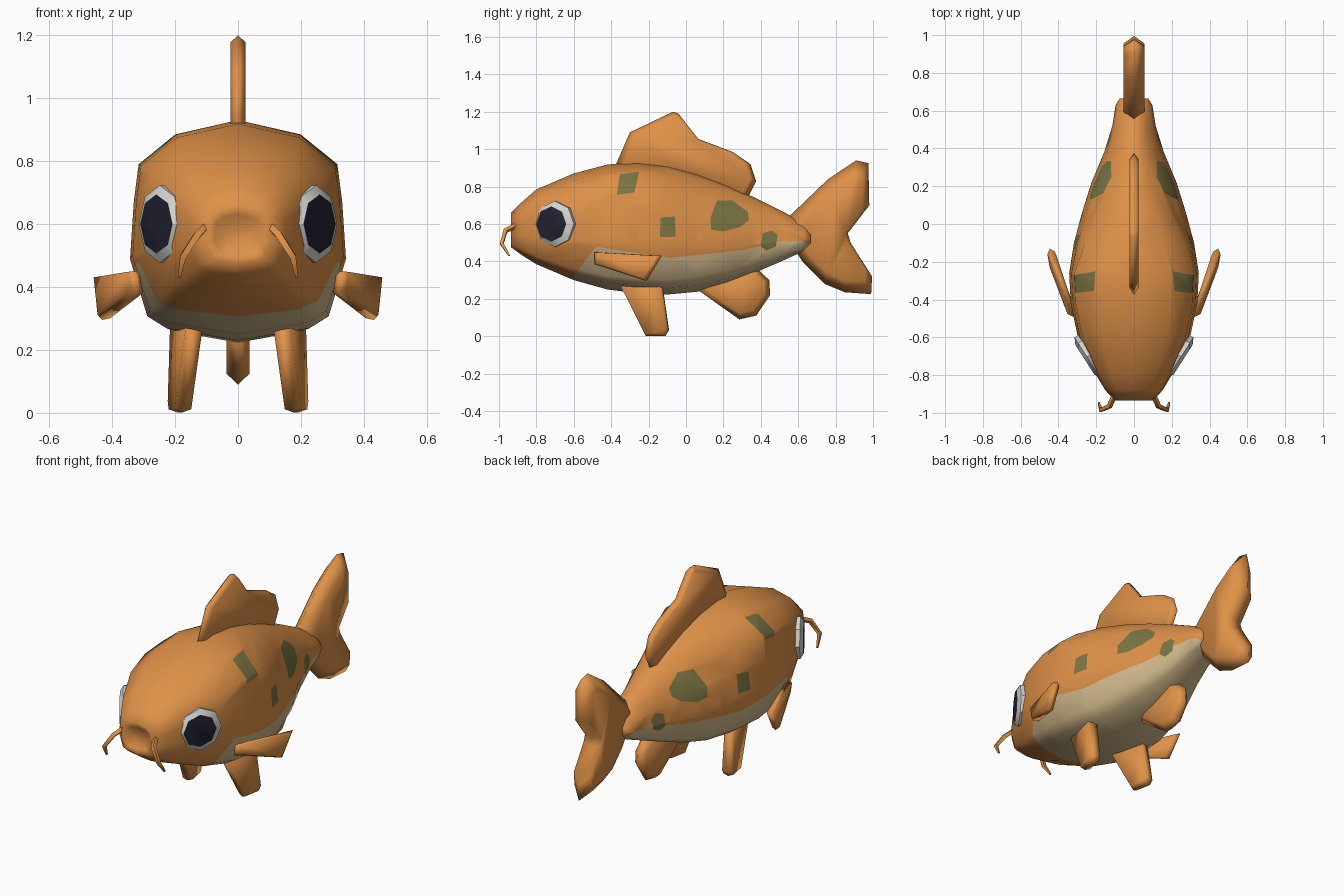
import bpy, bmesh, math
from mathutils import Vector

if "Cube" in bpy.data.objects:
    bpy.data.objects.remove(bpy.data.objects["Cube"])


def material(name, rgb):
    m = bpy.data.materials.new(name)
    m.diffuse_color = (*rgb, 1)
    m.use_nodes = True
    m.node_tree.nodes["Principled BSDF"].inputs["Base Color"].default_value = m.diffuse_color
    return m


ORANGE = material("orange scales", (0.74, 0.285, 0.065))
CREAM = material("cream belly", (0.66, 0.50, 0.27))
GREEN = material("olive spots", (0.20, 0.18, 0.058))
WHITE = material("eye white", (0.66, 0.66, 0.64))
DARK = material("dark pupil", (0.016, 0.016, 0.032))


def smooth(ob, angle=40):
    bpy.ops.object.select_all(action='DESELECT')
    bpy.context.view_layer.objects.active = ob
    ob.select_set(True)
    bpy.ops.object.shade_smooth_by_angle(angle=math.radians(angle))


def finish(name, bm, mats, angle=40):
    bmesh.ops.recalc_face_normals(bm, faces=bm.faces)
    me = bpy.data.meshes.new(name)
    bm.to_mesh(me)
    bm.free()
    for m in mats:
        me.materials.append(m)
    ob = bpy.data.objects.new(name, me)
    bpy.context.collection.objects.link(ob)
    smooth(ob, angle)
    return ob


def loft(bm, rings):
    vs = [[bm.verts.new(p) for p in r] for r in rings]
    n = len(vs[0])
    for a, b in zip(vs, vs[1:]):
        for i in range(n):
            j = (i + 1) % n
            bm.faces.new((a[i], a[j], b[j], b[i]))
    return bm.faces.new(vs[0]), bm.faces.new(vs[-1])


def paint_polygon(bm, poly, index):
    """Cut a convex (y, z) outline through the mesh along x and colour its inside."""
    pts = [Vector((0, y, z)) for y, z in poly]
    mid = sum(pts, Vector()) / len(pts)
    planes = []
    for a, b in zip(pts, pts[1:] + pts[:1]):
        n = (b - a).cross(Vector((1, 0, 0))).normalized()
        planes.append((a, n if n.dot(mid - a) > 0 else -n))
    for co, no in planes:
        faces = [f for f in bm.faces if not any(
            all((v.co - c).dot(n) < 1e-4 for v in f.verts) for c, n in planes)]
        geom = set(faces)
        for f in faces:
            geom.update(f.edges)
            geom.update(f.verts)
        bmesh.ops.bisect_plane(bm, geom=list(geom), dist=1e-4, plane_co=co, plane_no=no)
    for f in bm.faces:
        c = f.calc_center_median()
        if all((c - co).dot(no) > 0 for co, no in planes):
            f.material_index = index


# Body: a boxy front section blending into a rounder rear section, lofted along y
front = [(0, 1), (.58, .935), (.92, .80), (.965, .63), (1, .37), (.84, .11), (.66, .055), (0, 0)]
rear = [(0, 1), (.32, .955), (.62, .83), (.89, .62), (1, .38), (.86, .13), (.62, .05), (0, 0)]


def body_ring(y, lo, hi, w):
    k = min(1, max(0, (y + .25) / .42))
    half = [(a + (c - a) * k, b + (d - b) * k) for (a, b), (c, d) in zip(front, rear)]
    section = half + [(-x, t) for x, t in half[-2:0:-1]]
    return [(x * w, y, lo + t * (hi - lo)) for x, t in section]


stations = [  # y, bottom, top, half width
    (-.905, .53, .59, .045), (-.922, .50, .63, .075), (-.935, .475, .66, .10),
    (-.88, .435, .715, .152), (-.80, .385, .785, .20), (-.60, .30, .87, .297), (-.42, .25, .918, .335),
    (-.26, .23, .93, .343), (-.10, .223, .912, .318), (.06, .238, .87, .275),
    (.22, .283, .81, .225), (.38, .345, .735, .158), (.52, .405, .665, .115),
    (.63, .455, .605, .097), (.665, .49, .565, .075)]
bm = bmesh.new()
loft(bm, [body_ring(*s) for s in stations])

# Belly colour, strip by strip below a side line
line = [(-.64, .27), (-.48, .48), (-.3, .45), (-.08, .42), (.3, .46), (.5, .505), (.62, .51), (.68, .48)]
for a, b in zip(line, line[1:]):
    paint_polygon(bm, [a, b, (b[0], .1), (a[0], .1)], 1)

# Side spots
spots = [
    [(-.355, .865), (-.25, .88), (-.275, .77), (-.37, .755)],
    [(-.135, .635), (-.06, .64), (-.055, .53), (-.14, .53)],
    [(.165, .725), (.25, .725), (.33, .665), (.335, .62), (.29, .585), (.2, .56), (.135, .57), (.13, .63)],
    [(.41, .55), (.46, .565), (.49, .54), (.48, .48), (.43, .458), (.4, .48)]]
for s in spots:
    paint_polygon(bm, s, 2)
finish("body", bm, [ORANGE, CREAM, GREEN], 120)


def fin(name, outline, normal, thick, inset):
    """Plate with a thin rim: outline in the middle, smaller faces either side."""
    pts = [Vector(p) for p in outline]
    mid = sum(pts, Vector()) / len(pts)
    n = Vector(normal).normalized() * thick
    face = [mid + (p - mid) * inset for p in pts]
    bm = bmesh.new()
    loft(bm, [[p - n for p in face], pts, [p + n for p in face]])
    return finish(name, bm, [ORANGE], 150)


def flat(points):
    return [(0, y, z) for y, z in points]


# Centre fins
fin("dorsal_fin", flat([(-.40, .86), (-.30, 1.09), (-.07, 1.2), (-.04, 1.19), (.065, 1.055), (.25, .985),
                        (.345, .92), (.375, .83), (.31, .70), (0, .84)]), (1, 0, 0), .024, .9)
fin("tail_fin", flat([(.53, .62), (.76, .84), (.91, .94), (.975, .925), (.98, .70), (.865, .55), (.88, .50),
                      (.995, .32), (.99, .225), (.85, .235), (.74, .28), (.63, .39), (.54, .52)]),
    (1, 0, 0), .055, .78)
fin("anal_fin", flat([(.06, .25), (.285, .09), (.375, .11), (.45, .22), (.445, .30), (.36, .38), (.15, .36)]),
    (1, 0, 0), .036, .78)

for side, s in (("right", 1), ("left", -1)):
    # Paired fins
    fin(side + "_pectoral_fin", [(s * x, y, z) for x, y, z in (
        (.325, -.49, .45), (.446, -.13, .43), (.432, -.21, .295), (.315, -.49, .385))],
        (s, -.3, .25), .022, .88)
    fin(side + "_pelvic_fin", [(s * x, y, z) for x, y, z in (
        (.135, -.36, .29), (.19, -.13, .29), (.198, -.092, .03), (.195, -.11, .002), (.175, -.215, .002))],
        (s, -.3, 0), .028, .92)

    # Eye: shallow white octagon with a dark front face
    n = Vector((.84 * s, -.54, 0)).normalized()
    u = Vector((.54 * s, .84, 0)).normalized()
    base = Vector((.247 * s, -.702, .60))
    rings = []
    for r, d, shift in ((.118, -.05, 0), (.123, .002, 0), (.094, .02, -.008)):
        rings.append([base + n * d + u * (shift + r * math.cos(a)) + Vector((0, 0, r * math.sin(a)))
                      for a in [math.tau * i / 8 for i in range(8)]])
    bm = bmesh.new()
    loft(bm, rings)[1].material_index = 1
    finish(side + "_eye", bm, [WHITE, DARK], 30)

    # Barbel: tapered bent whisker
    cu = bpy.data.curves.new(side + "_barbel", 'CURVE')
    cu.dimensions = '3D'
    cu.bevel_depth = .015
    cu.bevel_resolution = 0
    cu.use_fill_caps = True
    sp = cu.splines.new('POLY')
    path = [(.10, -.90, .595, 1), (.13, -.965, .565, 1), (.175, -.985, .495, .9), (.187, -.945, .43, .4)]
    sp.points.add(len(path) - 1)
    for p, (x, y, z, r) in zip(sp.points, path):
        p.co = (s * x, y, z, 1)
        p.radius = r
    cu.materials.append(ORANGE)
    ob = bpy.data.objects.new(side + "_barbel", cu)
    bpy.context.collection.objects.link(ob)
    bpy.ops.object.select_all(action='DESELECT')
    bpy.context.view_layer.objects.active = ob
    ob.select_set(True)
    bpy.ops.object.convert(target='MESH')
    smooth(bpy.context.view_layer.objects.active, 60)
